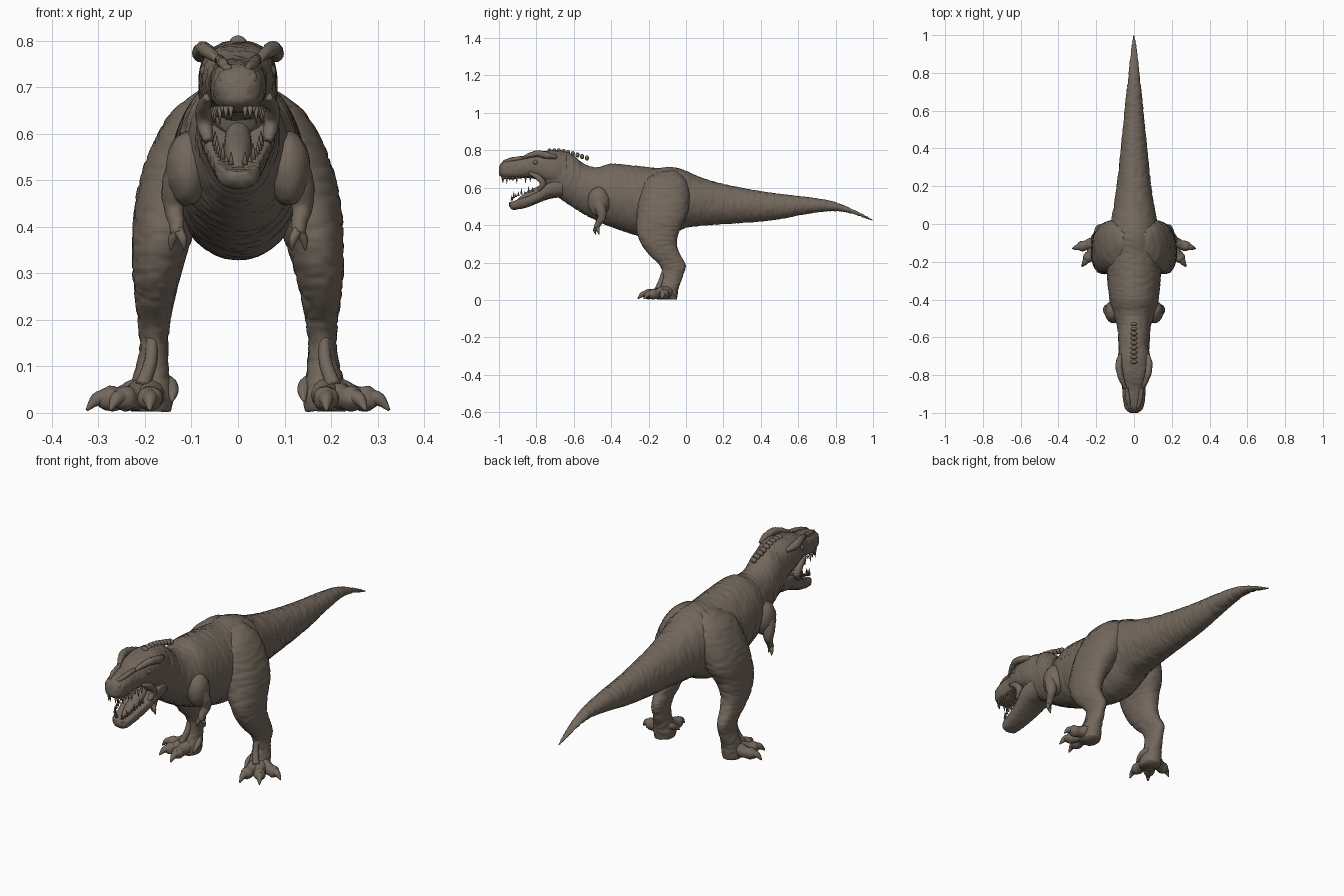
import bpy, bmesh, math
from mathutils import Vector, noise

cube = bpy.data.objects.get("Cube")
if cube:
    bpy.data.objects.remove(cube)

hide = bpy.data.materials.new("brown_hide")
hide.use_nodes = True
colour = (0.17, 0.137, 0.108, 1)
hide.diffuse_color = colour
bsdf = next(n for n in hide.node_tree.nodes if n.type == 'BSDF_PRINCIPLED')
bsdf.inputs["Base Color"].default_value = colour
bsdf.inputs["Roughness"].default_value = 0.8


def finish(name, bm, wrinkle=0, freq=(1, 1, 1)):
    """Turn a bmesh into a smooth object, with skin folds cut along the normals."""
    bmesh.ops.recalc_face_normals(bm, faces=bm.faces)
    bm.normal_update()
    if wrinkle:
        moves = []
        for v in bm.verts:
            n = noise.noise(Vector(a * b for a, b in zip(v.co, freq)))
            moves.append(v.normal * wrinkle * (min(abs(n) * 5, 1) - 0.8))
        for v, m in zip(bm.verts, moves):
            v.co += m
    for f in bm.faces:
        f.smooth = True
    mesh = bpy.data.meshes.new(name)
    bm.to_mesh(mesh)
    bm.free()
    mesh.materials.append(hide)
    ob = bpy.data.objects.new(name, mesh)
    bpy.context.collection.objects.link(ob)
    return ob


def spline(a, b, c, d, t):
    return (b * 2 + (c - a) * t + (a * 2 - b * 5 + c * 4 - d) * t * t
            + (b * 3 - a - c * 3 + d) * t ** 3) * 0.5


def loft(name, rings, step=0.01, sides=40, power=1.0, dip=0, wrinkle=0, freq=(1, 1, 1)):
    """Skin rings of (centre, half-axis u, half-axis v) along a smooth path."""
    dense = []
    last = len(rings) - 1
    for i in range(last):
        quad = [rings[max(0, min(last, i + k))] for k in (-1, 0, 1, 2)]
        count = max(2, round((quad[2][0] - quad[1][0]).length / step))
        for k in range(count):
            dense.append([spline(*[q[j] for q in quad], k / count) for j in range(3)])
    dense.append(rings[-1])
    bm = bmesh.new()
    loops = []
    for c, u, v in dense:
        loop = []
        for k in range(sides):
            a = math.tau * k / sides
            p, q = [math.copysign(abs(w) ** power, w) for w in (math.cos(a), math.sin(a))]
            if q > 0:
                q *= 1 - dip * q * q
            loop.append(bm.verts.new(c + u * p + v * q))
        loops.append(loop)
    for r0, r1 in zip(loops, loops[1:]):
        for k in range(sides):
            n = (k + 1) % sides
            bm.faces.new((r0[k], r0[n], r1[n], r1[k]))
    bm.faces.new(loops[0])
    bm.faces.new(loops[-1])
    return finish(name, bm, wrinkle, freq)


def lengthwise(rows):
    """Upright rings from (y, top, bottom, half width)."""
    return [(Vector((0, y, (t + b) / 2)), Vector((w, 0, 0)), Vector((0, 0, (t - b) / 2)))
            for y, t, b, w in rows]


def tube(name, points, radii, sides=16, step=0.008, **kw):
    pts = [Vector(p) for p in points]
    rings = []
    for i, (p, r) in enumerate(zip(pts, radii)):
        t = (pts[min(i + 1, len(pts) - 1)] - pts[max(i - 1, 0)]).normalized()
        ref = Vector((0, 0, 1)) if abs(t.z) < 0.8 else Vector((0, 1, 0))
        u = t.cross(ref).normalized()
        rings.append((p, u * r, u.cross(t) * r))
    return loft(name, rings, step, sides, **kw)


def ball(name, centre, size, **kw):
    bm = bmesh.new()
    bmesh.ops.create_uvsphere(bm, u_segments=28, v_segments=18, radius=1)
    for v in bm.verts:
        v.co = Vector(centre) + Vector(a * b for a, b in zip(v.co, size))
    return finish(name, bm, **kw)


# Body from the neck to the tail tip
loft("body_and_tail", lengthwise([
    (-.76, .775, .60, .06), (-.70, .80, .56, .078), (-.62, .785, .505, .083),
    (-.54, .725, .455, .09), (-.47, .71, .42, .113), (-.40, .728, .39, .13),
    (-.27, .718, .347, .143), (-.16, .706, .328, .145), (-.07, .71, .35, .135),
    (0, .69, .385, .125), (.08, .655, .395, .11), (.2, .62, .405, .092),
    (.35, .59, .415, .075), (.5, .567, .432, .06), (.65, .55, .46, .045),
    (.78, .528, .475, .03), (.88, .49, .463, .02), (.95, .455, .44, .011),
    (1, .43, .422, .003)]), sides=64, step=.007, wrinkle=.0035, freq=(14, 45, 9))

# Skull and open lower jaw
loft("skull", lengthwise([
    (-1, .71, .67, .018), (-.98, .74, .652, .045), (-.93, .755, .645, .058),
    (-.87, .765, .652, .062), (-.82, .783, .65, .074), (-.76, .795, .63, .083),
    (-.70, .80, .60, .084), (-.64, .785, .58, .075)]),
    step=.006, power=.8, wrinkle=.003, freq=(35, 35, 35))
loft("lower_jaw", lengthwise([
    (-.945, .53, .50, .02), (-.925, .545, .482, .042), (-.86, .572, .492, .054),
    (-.79, .605, .518, .068), (-.73, .66, .54, .08), (-.66, .67, .55, .075)]),
    step=.006, power=.8, dip=.75, wrinkle=.0025, freq=(35, 35, 35))
tube("tongue", [(0, -.9, .525), (0, -.85, .548), (0, -.79, .575), (0, -.73, .61)],
     [.012, .026, .03, .025])

# Teeth set round both jaws
def teeth(name, count, back, front, width, z_back, z_front, length):
    bm = bmesh.new()
    for s in (-1, 1):
        for i in range(count):
            t = (i + .5) / count
            y = back + (front - back) * math.sin(t * math.pi / 2)
            x = s * width * math.cos(t * math.pi / 2) ** .5
            z = z_back + (z_front - z_back) * t
            h = length * (.75 + .35 * math.sin(i * 2.4))
            made = bmesh.ops.create_cone(bm, segments=8, radius1=.0065, radius2=.0008,
                                         depth=abs(h), cap_ends=True)
            for v in made["verts"]:
                v.co = Vector((x + v.co.x, y + v.co.y,
                               z + (v.co.z + abs(h) / 2) * math.copysign(1, h)))
    finish(name, bm)

teeth("upper_teeth", 10, -.82, -.982, .054, .658, .66, -.036)
teeth("lower_teeth", 9, -.81, -.932, .05, .583, .53, .032)

# Bony knobs along the back of the neck
for i in range(9):
    y = -.73 + i * .025
    ball("neck_knob", (0, y, .797 - max(0, y + .68) ** 1.3 * .45), (.018, .011, .014))

for s, side in ((1, "left"), (-1, "right")):
    def at(*points):
        return [(s * x, y, z) for x, y, z in points]

    # Face details
    ball(side + "_eye", (s * .069, -.805, .735), (.013, .014, .013))
    tube(side + "_brow", at((.045, -.87, .76), (.062, -.83, .775), (.075, -.79, .782),
                            (.08, -.74, .772), (.072, -.69, .765)),
         [.008, .014, .017, .018, .01], wrinkle=.003, freq=(50, 50, 50))
    tube(side + "_snout_ridge", at((.02, -.975, .738), (.032, -.93, .75), (.04, -.87, .76)),
         [.008, .012, .01], wrinkle=.003, freq=(60, 60, 60))
    ball(side + "_nostril", (s * .03, -.978, .718), (.012, .012, .014))
    tube(side + "_cheek", at((.066, -.84, .68), (.074, -.79, .655), (.072, -.765, .62),
                             (.064, -.79, .585)), [.008, .016, .017, .01],
         wrinkle=.002, freq=(40, 40, 40))

    # Small arm with two claws
    ball(side + "_shoulder", (s * .108, -.465, .525), (.047, .06, .08),
         wrinkle=.003, freq=(30, 30, 30))
    tube(side + "_arm", at((.12, -.47, .53), (.135, -.455, .48), (.138, -.45, .44),
                           (.132, -.468, .41), (.13, -.48, .385)),
         [.034, .03, .022, .017, .014], wrinkle=.002, freq=(30, 30, 60))
    for dx, dy in ((-.012, -.008), (.012, .01)):
        tube(side + "_finger", at((.13, -.478, .395), (.13 + dx, -.48 + dy, .372),
                                  (.13 + dx * 1.2, -.475 + dy, .35)), [.011, .009, .002])

    # Leg as level rings: height, front, back, inner, outer
    leg = [(.692, -.13, -.05, .02, .085), (.65, -.215, -.005, .0, .14),
           (.60, -.245, .015, .0, .173), (.53, -.258, .02, .02, .203),
           (.45, -.262, .005, .06, .222), (.37, -.264, -.035, .1, .227),
           (.30, -.24, -.05, .122, .227), (.24, -.195, -.03, .137, .221),
           (.185, -.14, -.002, .147, .214), (.13, -.125, -.016, .15, .213),
           (.075, -.14, -.036, .146, .226), (.03, -.16, -.045, .14, .235),
           (.003, -.155, -.05, .145, .23)]
    loft(side + "_leg", [(Vector((s * (i + o) / 2, (f + b) / 2, z)),
                          Vector(((o - i) / 2, 0, 0)), Vector((0, (b - f) / 2, 0)))
                         for z, f, b, i, o in leg],
         sides=48, step=.007, power=.92, wrinkle=.0035, freq=(13, 13, 42))

    # Toes with claws, and the small inner toe
    root = Vector((.187, -.095, .046))
    for tip in ((.325, -.13), (.275, -.225), (.19, -.258)):
        def along(t, z):
            return (root.x + (tip[0] - root.x) * t, root.y + (tip[1] - root.y) * t, z)
        tube(side + "_toe", at(along(0, .05), along(.3, .038), along(.5, .032),
                               along(.68, .03), along(.82, .025)),
             [.036, .031, .026, .027, .013], wrinkle=.003, freq=(35, 35, 35))
        tube(side + "_toe_claw", at(along(.7, .033), along(.86, .028), along(1, .006)),
             [.019, .014, .003])
    tube(side + "_inner_toe", at((.165, -.08, .07), (.146, -.1, .06), (.14, -.125, .045),
                                 (.142, -.15, .025)), [.018, .016, .012, .003])
    # Tendon down the front of the foot
    tube(side + "_foot_tendon", at((.185, -.115, .16), (.188, -.13, .11), (.205, -.15, .06)),
         [.012, .014, .016])
